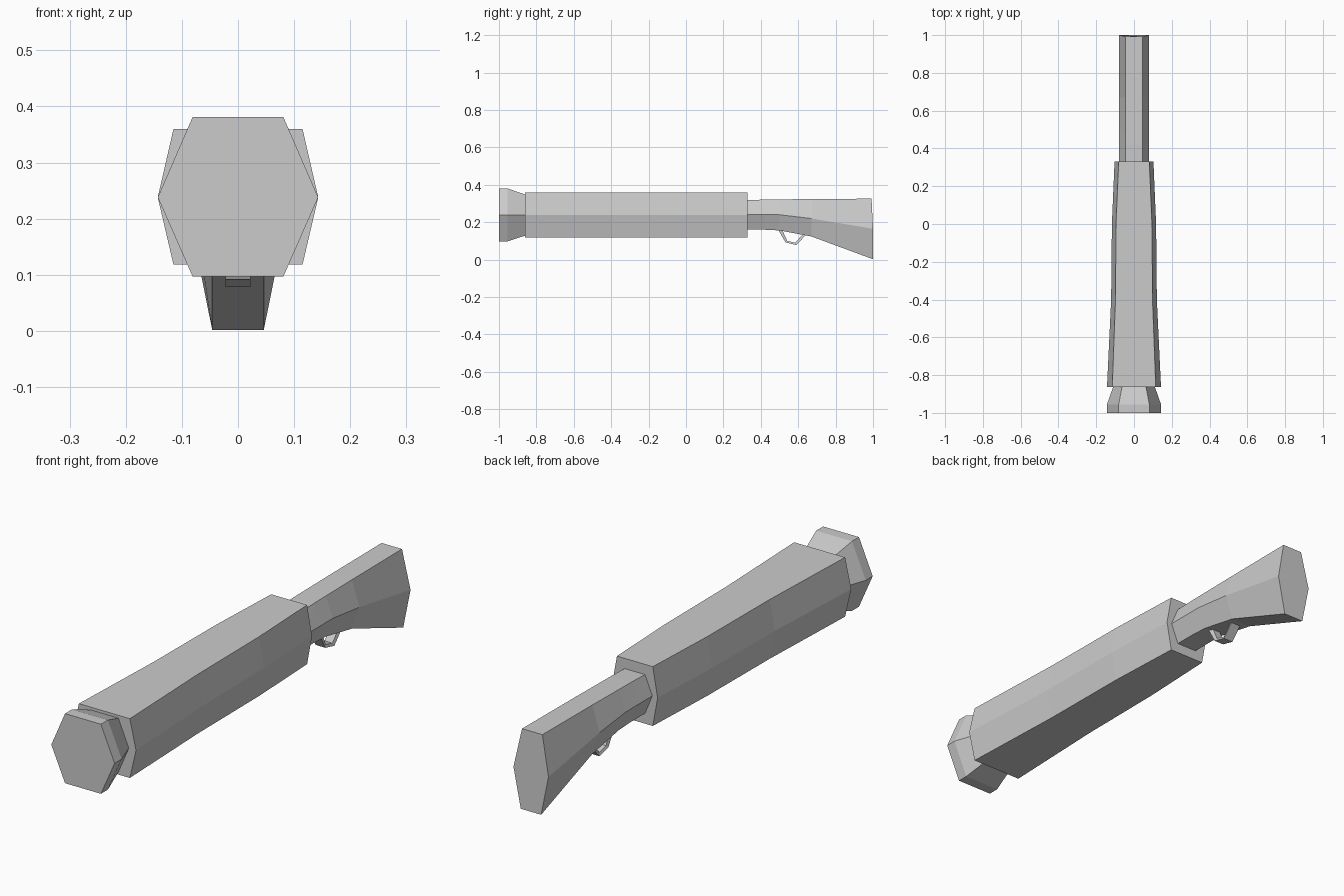
import bpy, bmesh

if "Cube" in bpy.data.objects:
    bpy.data.objects.remove(bpy.data.objects["Cube"])

grey = bpy.data.materials.new("plain_grey")
grey.diffuse_color = (0.6, 0.6, 0.6, 1)
grey.use_nodes = True
grey.node_tree.nodes["Principled BSDF"].inputs["Base Color"].default_value = grey.diffuse_color


def loft(name, rings):
    """Skin a row of equal-sided rings and cap both ends."""
    bm = bmesh.new()
    rows = [[bm.verts.new(p) for p in ring] for ring in rings]
    for a, b in zip(rows, rows[1:]):
        for i in range(len(a)):
            j = (i + 1) % len(a)
            bm.faces.new((a[i], a[j], b[j], b[i]))
    bm.faces.new(rows[0])
    bm.faces.new(rows[-1])
    bmesh.ops.recalc_face_normals(bm, faces=bm.faces)
    me = bpy.data.meshes.new(name)
    bm.to_mesh(me)
    bm.free()
    me.materials.append(grey)
    ob = bpy.data.objects.new(name, me)
    bpy.context.collection.objects.link(ob)
    return ob


def hexagon(y, mid_w, flat_w, bottom, mid, top, y_top=None):
    """Six-sided section: flat top and bottom, points at the sides."""
    yt = y if y_top is None else y_top
    return [(-flat_w, y, bottom), (flat_w, y, bottom), (mid_w, y, mid),
            (flat_w, yt, top), (-flat_w, yt, top), (-mid_w, y, mid)]


# Flared muzzle
loft("muzzle", [hexagon(-1.0, .143, .081, .097, .238, .381),
                hexagon(-.955, .143, .081, .097, .238, .381),
                hexagon(-.855, .108, .062, .13, .238, .346)])

# Long main body
loft("body", [hexagon(y, m, f, .118, .238, .36) for y, m, f in
              ((-.862, .143, .115), (-.40, .121, .098),
               (0, .117, .095), (.33, .103, .081))])

# Grip and shoulder stock
loft("stock", [hexagon(.32, .079, .046, .16, .24, .318),
               hexagon(.42, .079, .046, .16, .24, .321),
               hexagon(.50, .079, .046, .156, .24, .322),
               hexagon(.67, .079, .046, .124, .22, .324),
               hexagon(1.0, .079, .046, .002, .165, .326, .992)])

# Bent trigger guard strip: outer and inner (y, z) points
guard = [((.490, .165), (.512, .165)), ((.532, .092), (.541, .101)),
         ((.590, .078), (.584, .090)), ((.645, .137), (.628, .140))]
w = .022
loft("trigger_guard", [[(-w, *o), (w, *o), (w * .8, *i), (-w * .8, *i)]
                       for o, i in guard])
